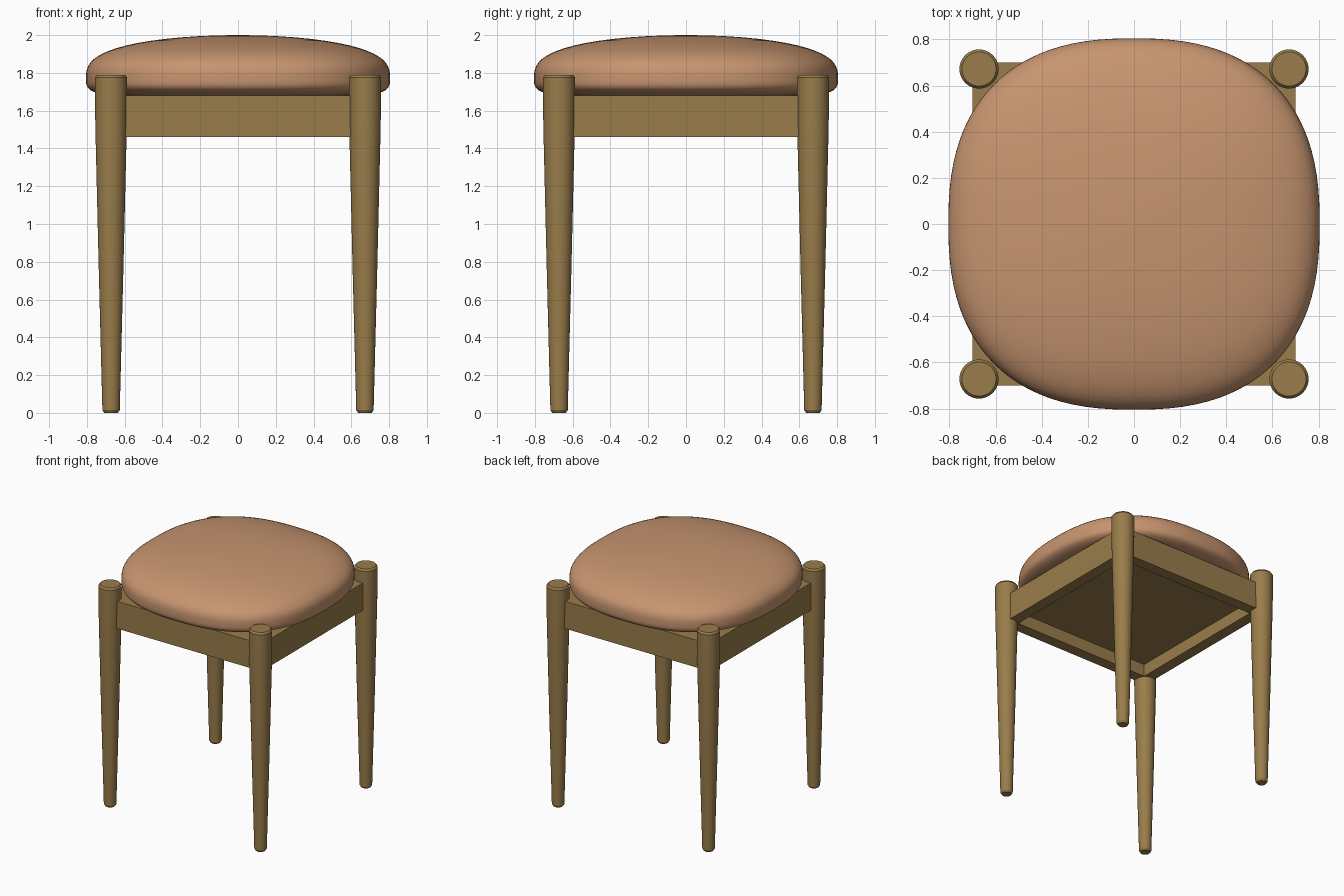
import bpy, bmesh, math

if "Cube" in bpy.data.objects:
    bpy.data.objects.remove(bpy.data.objects["Cube"])


def material(name, rgb):
    m = bpy.data.materials.new(name)
    m.diffuse_color = (*rgb, 1)
    m.use_nodes = True
    m.node_tree.nodes["Principled BSDF"].inputs["Base Color"].default_value = m.diffuse_color
    return m


WOOD = material("wood", (0.32, 0.205, 0.07))
LEATHER = material("tan leather", (0.57, 0.30, 0.16))


def finish(name, bm, mat, smooth_angle=None):
    bmesh.ops.recalc_face_normals(bm, faces=bm.faces)
    me = bpy.data.meshes.new(name)
    bm.to_mesh(me)
    bm.free()
    me.materials.append(mat)
    ob = bpy.data.objects.new(name, me)
    bpy.context.collection.objects.link(ob)
    if smooth_angle:
        bpy.ops.object.select_all(action='DESELECT')
        ob.select_set(True)
        bpy.context.view_layer.objects.active = ob
        bpy.ops.object.shade_smooth_by_angle(angle=math.radians(smooth_angle))
    return ob


def loft(name, profile, mat, segs, power=2.0, centre=(0, 0), angle=30):
    """Stack superellipse rings given as (radius, z) and cap both ends."""
    bm = bmesh.new()
    rings = []
    for r, z in profile:
        ring = []
        for i in range(segs):
            a = 2 * math.pi * i / segs
            c, s = math.cos(a), math.sin(a)
            x = math.copysign(abs(c) ** (2 / power), c) * r
            y = math.copysign(abs(s) ** (2 / power), s) * r
            ring.append(bm.verts.new((centre[0] + x, centre[1] + y, z)))
        rings.append(ring)
    for lo, hi in zip(rings, rings[1:]):
        for i in range(segs):
            j = (i + 1) % segs
            bm.faces.new((lo[i], lo[j], hi[j], hi[i]))
    bm.faces.new(rings[0][::-1])
    bm.faces.new(rings[-1])
    return finish(name, bm, mat, angle)


def box(name, x, y, z, mat):
    bm = bmesh.new()
    bmesh.ops.create_cube(bm, size=1)
    for v in bm.verts:
        v.co = [lo + (c + 0.5) * (hi - lo) for c, (lo, hi) in zip(v.co, (x, y, z))]
    return finish(name, bm, mat)


# Tapered round legs with small chamfers at both ends
LEG = [(0.036, 0.0), (0.046, 0.015), (0.065, 0.75), (0.082, 1.46),
       (0.085, 1.62), (0.085, 1.775), (0.074, 1.79)]
for sy, fb in ((-1, "front"), (1, "back")):
    for sx, lr in ((-1, "left"), (1, "right")):
        loft(f"{fb}_{lr}_leg", LEG, WOOD, 40, centre=(sx * 0.672, sy * 0.672))

# Apron rails around a recessed seat board
OUT, INN, Z = 0.70, 0.61, (1.46, 1.68)
box("front_rail", (-OUT, OUT), (-OUT, -INN), Z, WOOD)
box("back_rail", (-OUT, OUT), (INN, OUT), Z, WOOD)
box("left_rail", (-OUT, -INN), (-INN, INN), Z, WOOD)
box("right_rail", (INN, OUT), (-INN, INN), Z, WOOD)
box("seat_board", (-INN, INN), (-INN, INN), (1.56, 1.68), WOOD)

# Pillow-shaped cushion: flat underside, domed top
A, MID, N = 0.805, 1.77, 18
steps = [math.pi / 2 * (i / N) ** 1.5 for i in range(N)]
top = [(A * math.cos(t), MID + 0.23 * math.sin(t) ** 0.7) for t in steps]
top.append((0.01, 2.0))
under = [(A * math.cos(t) ** 0.2, MID - 0.092 * math.sin(t) ** 0.6) for t in steps[1:]]
loft("cushion", under[::-1] + top, LEATHER, 96, power=2.45, angle=60)
